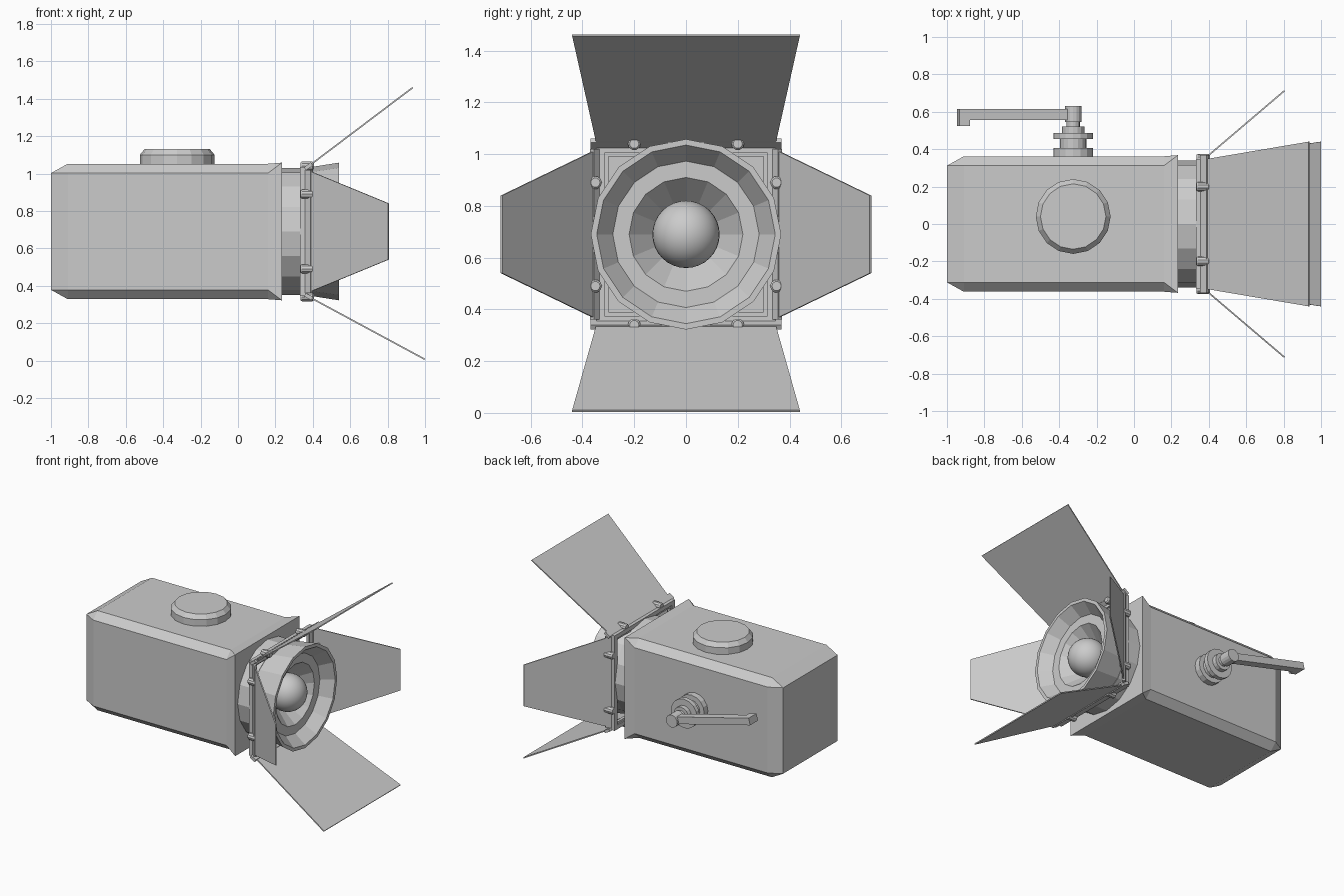
import bpy, bmesh, math
from mathutils import Vector

if "Cube" in bpy.data.objects:
    bpy.data.objects.remove(bpy.data.objects["Cube"], do_unlink=True)

X, Y, Z = Vector((1, 0, 0)), Vector((0, 1, 0)), Vector((0, 0, 1))
MID = Vector((0, 0, 0.69))

grey = bpy.data.materials.new("light_grey")
grey.use_nodes = True
grey.diffuse_color = (0.6, 0.6, 0.6, 1)
grey.node_tree.nodes["Principled BSDF"].inputs["Base Color"].default_value = (0.6, 0.6, 0.6, 1)


def finish(name, bm):
    bmesh.ops.remove_doubles(bm, verts=bm.verts, dist=0.0005)
    bmesh.ops.recalc_face_normals(bm, faces=bm.faces)
    mesh = bpy.data.meshes.new(name)
    bm.to_mesh(mesh)
    bm.free()
    mesh.materials.append(grey)
    obj = bpy.data.objects.new(name, mesh)
    bpy.context.collection.objects.link(obj)
    return obj


def loft(name, rings, cap=True, closed=False):
    """Skin a list of point rings, with end caps or joined end to end."""
    bm = bmesh.new()
    rows = [[bm.verts.new(p) for p in ring] for ring in rings]
    n = len(rows[0])
    pairs = list(zip(rows, rows[1:]))
    if closed:
        pairs.append((rows[-1], rows[0]))
    for a, b in pairs:
        for i in range(n):
            j = (i + 1) % n
            bm.faces.new((a[i], a[j], b[j], b[i]))
    if cap and not closed:
        bm.faces.new(rows[0])
        bm.faces.new(rows[-1])
    return finish(name, bm)


def lathe(name, origin, axis, profile, sides=16):
    """Turn (radius, height) points around an axis."""
    u, v = {0: (Y, Z), 1: (Z, X), 2: (X, Y)}[[X, Y, Z].index(axis)]
    rings = []
    for r, h in profile:
        angles = [math.tau * i / sides for i in range(sides)]
        rings.append([origin + axis * h + (u * math.cos(a) + v * math.sin(a)) * r for a in angles])
    return loft(name, rings)


def slab(name, start, end, side, w0, w1, thick):
    """Tapered flat plate running from start to end."""
    n = (end - start).normalized().cross(side) * thick / 2
    rings = [[p - side * w - n, p + side * w - n, p + side * w + n, p - side * w + n]
             for p, w in ((start, w0), (end, w1))]
    return loft(name, rings)


def section(x, half, c):
    """Square cross-section with chamfered corners."""
    k = half - c
    pts = [(half, -k), (half, k), (k, half), (-k, half), (-half, k), (-half, -k), (-k, -half), (k, -half)]
    return [MID + Vector((x, y, z)) for y, z in pts]


def square(x, half):
    return [MID + Vector((x, half * a, half * b)) for a, b in ((-1, -1), (1, -1), (1, 1), (-1, 1))]


# Lamp housing with chamfered edges and a flared square lip
loft("housing", [section(-1, 0.312, 0), section(-0.91, 0.362, 0.05),
                 section(0.16, 0.362, 0.05), section(0.235, 0.368, 0)])

# Vent cap on the roof
lathe("vent_cap", Vector((-0.325, 0.04, 1.04)), Z, [(0.2, 0), (0.2, 0.06), (0.175, 0.09)])

# Neck, flared hood and reflector
lathe("neck", MID, X, [(0.34, 0.23), (0.34, 0.34)])
lathe("reflector_hood", MID, X, [(0.335, 0.33), (0.368, 0.54), (0.345, 0.54), (0.283, 0.46),
                                 (0.22, 0.46), (0.12, 0.35)])

# Round bulb
bm = bmesh.new()
bmesh.ops.create_uvsphere(bm, u_segments=32, v_segments=16, radius=0.13)
bmesh.ops.translate(bm, verts=bm.verts, vec=MID + X * 0.4)
bulb = finish("bulb", bm)
for poly in bulb.data.polygons:
    poly.use_smooth = True

# Square door frame around the hood
loft("door_frame", [square(0.332, 0.345), square(0.375, 0.345), square(0.375, 0.315),
                    square(0.332, 0.315)], closed=True)
loft("inner_frame", [square(0.34, 0.318), square(0.36, 0.318), square(0.36, 0.3),
                     square(0.34, 0.3)], closed=True)

# Four doors: name, outward, sideways, tip x, tip offset, widths, hinge width
doors = [
    ("top", Z, Y, 0.935, 0.77, 0.345, 0.44, 0.37),
    ("bottom", -Z, Y, 0.998, 0.683, 0.345, 0.44, 0.37),
    ("left_side", Y, Z, 0.805, 0.713, 0.327, 0.15, 0.33),
    ("right_side", -Y, Z, 0.805, 0.713, 0.327, 0.15, 0.33),
]
for name, out, side, tip_x, tip_off, w0, w1, hinge_w in doors:
    start = MID + X * 0.375 + out * 0.347
    end = MID + X * tip_x + out * tip_off
    way = (end - start).normalized()
    slab(name + "_door", start, end, side, w0, w1, 0.008)
    slab(name + "_hinge", start - way * 0.02, start + way * 0.025, side, hinge_w, hinge_w, 0.02)
    for s in (-0.2, 0.2):
        lathe(name + "_hinge_bolt", MID + out * 0.35 + side * s, X,
              [(0.02, 0.335), (0.025, 0.342), (0.025, 0.398), (0.018, 0.405)], 10)

# Stepped pivot on the rear side
pivot = Vector((-0.325, 0, 0.7))
lathe("handle_pivot", pivot, Y, [(0.105, 0.35), (0.105, 0.405), (0.07, 0.405), (0.07, 0.455),
                                 (0.105, 0.455), (0.105, 0.487), (0.06, 0.487), (0.06, 0.52),
                                 (0.035, 0.52), (0.035, 0.55)])
lathe("handle_hub", pivot, Y, [(0.045, 0.545), (0.045, 0.63)])

# Lever arm with a hooked tip
arm_start = pivot + Y * 0.585
arm_end = Vector((-0.94, 0.585, 0.855))
along = (arm_end - arm_start).normalized()
slab("lever_arm", arm_start, arm_end, Y, 0.03, 0.03, 0.05)
slab("lever_tip", arm_end - along * 0.06 - Y * 0.03, arm_end - Y * 0.03, Y, 0.03, 0.03, 0.05)
